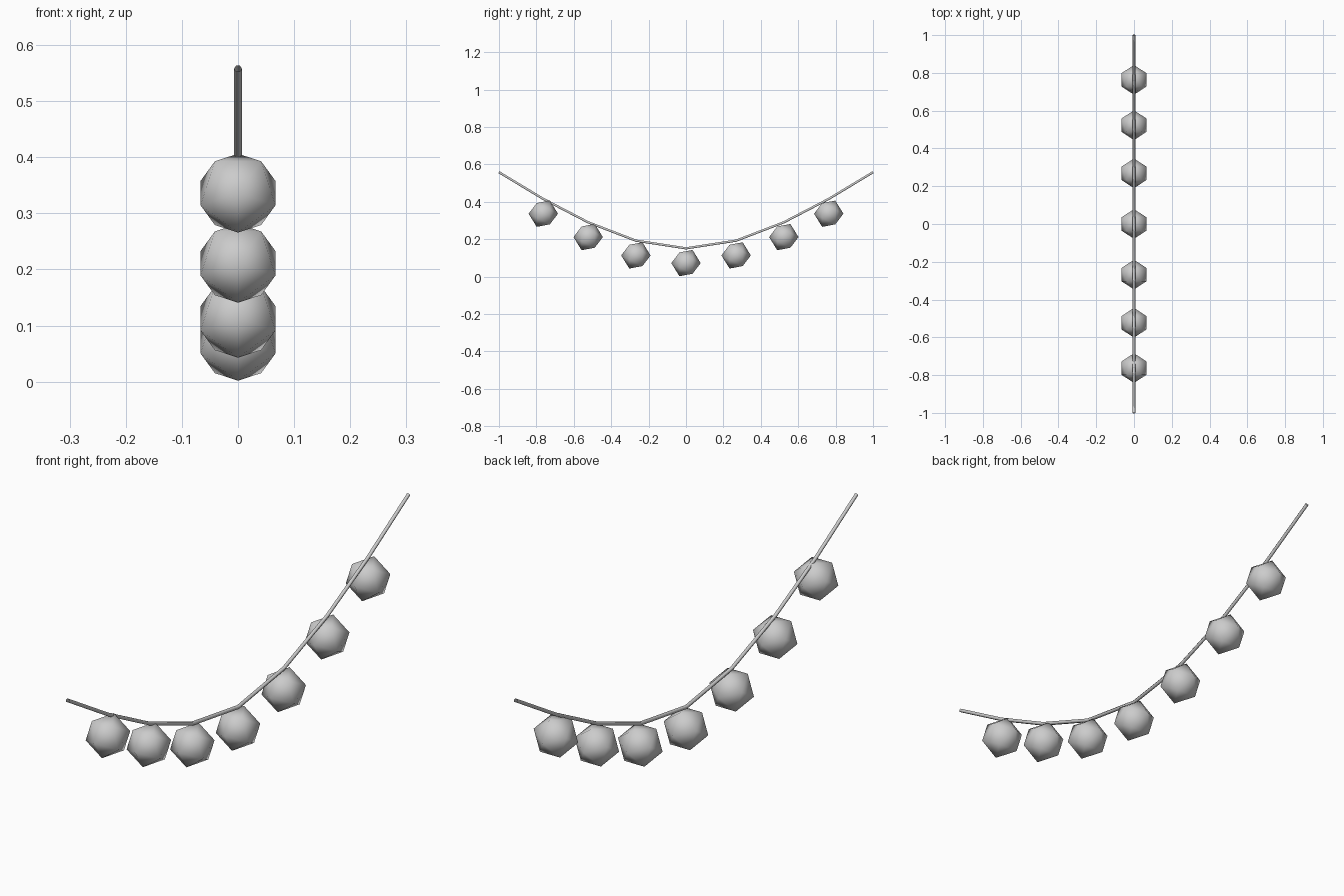
import bpy
import math
from mathutils import Matrix

if "Cube" in bpy.data.objects:
    bpy.data.objects.remove(bpy.data.objects["Cube"])

R = 0.0785     # bulb radius
CORD_R = 0.007

# half of the hanging line: distance from the middle, height
half = [(0.0, 0.151), (0.268, 0.192), (0.523, 0.290), (0.763, 0.415), (1.0, 0.558)]
path = [(-y, z) for y, z in reversed(half[1:])] + half

# cord: poly curve with a small six-sided section
curve = bpy.data.curves.new("cord", 'CURVE')
curve.dimensions = '3D'
curve.bevel_depth = CORD_R
curve.bevel_resolution = 1
spline = curve.splines.new('POLY')
spline.points.add(len(path) - 1)
for p, (y, z) in zip(spline.points, path):
    p.co = (0, y, z, 1)
cord = bpy.data.objects.new("cord", curve)
bpy.context.collection.objects.link(cord)

# bulbs: smooth icosahedra hanging just under each inner kink, a corner facing front
turn = Matrix.Rotation(math.pi / 2, 4, 'X') @ Matrix.Rotation(-math.pi / 2, 4, 'Z')
for i, (y, z) in enumerate(path[1:-1]):
    bpy.ops.mesh.primitive_ico_sphere_add(
        subdivisions=1, radius=R, location=(0, y, z - 0.079))
    bulb = bpy.context.object
    bulb.name = f"bulb_{i + 1}"
    bulb.data.transform(turn)
    bpy.ops.object.shade_smooth()
